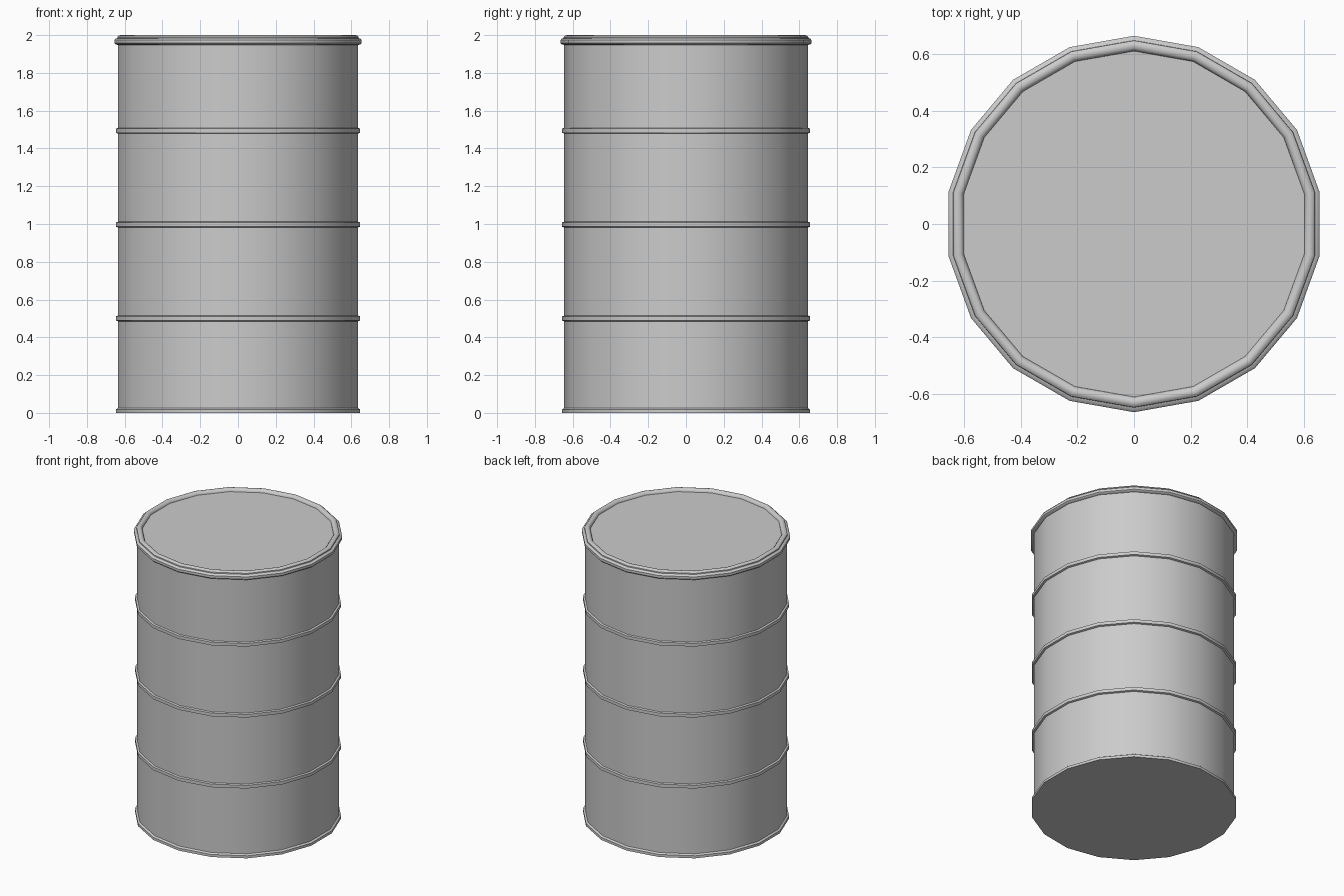
import bpy, bmesh, math

if "Cube" in bpy.data.objects:
    bpy.data.objects.remove(bpy.data.objects["Cube"])

SIDES = 18


def lathe(name, profile, cap_start=False, cap_end=False):
    """Revolve an (r, z) profile around z, optionally capping its ends."""
    bm = bmesh.new()
    rings = []
    for r, z in profile:
        ring = []
        for i in range(SIDES):
            a = math.pi / 2 + math.tau * i / SIDES
            ring.append(bm.verts.new((r * math.cos(a), r * math.sin(a), z)))
        rings.append(ring)
    for low, high in zip(rings, rings[1:]):
        for i in range(SIDES):
            j = (i + 1) % SIDES
            bm.faces.new((low[i], low[j], high[j], high[i]))
    if cap_start:
        bm.faces.new(rings[0][::-1])
    if cap_end:
        bm.faces.new(rings[-1])
    mesh = bpy.data.meshes.new(name)
    bm.to_mesh(mesh)
    bm.free()
    obj = bpy.data.objects.new(name, mesh)
    bpy.context.collection.objects.link(obj)
    bpy.ops.object.select_all(action='DESELECT')
    bpy.context.view_layer.objects.active = obj
    obj.select_set(True)
    bpy.ops.object.shade_smooth_by_angle(angle=math.radians(35))
    return obj


R_BODY, R_HOOP = 0.645, 0.657

# Drum wall with base hoop and three raised hoops
wall = [(R_HOOP, 0.0), (R_HOOP, 0.018), (R_BODY, 0.026)]
for z in (0.5, 0.997, 1.494):
    wall += [(R_BODY, z - 0.015), (R_HOOP, z - 0.011),
             (R_HOOP, z + 0.011), (R_BODY, z + 0.015)]
wall.append((R_BODY, 1.95))
lathe("drum_body", wall, cap_start=True)

# Lid: clamp band, rounded bead and recessed top
lathe("lid", [(R_BODY, 1.948), (0.658, 1.951), (0.664, 1.957), (0.664, 1.974),
              (0.658, 1.981), (0.648, 1.984), (0.647, 1.991), (0.640, 1.998),
              (0.630, 2.0), (0.619, 1.997), (0.612, 1.989), (0.610, 1.98)],
      cap_end=True)
